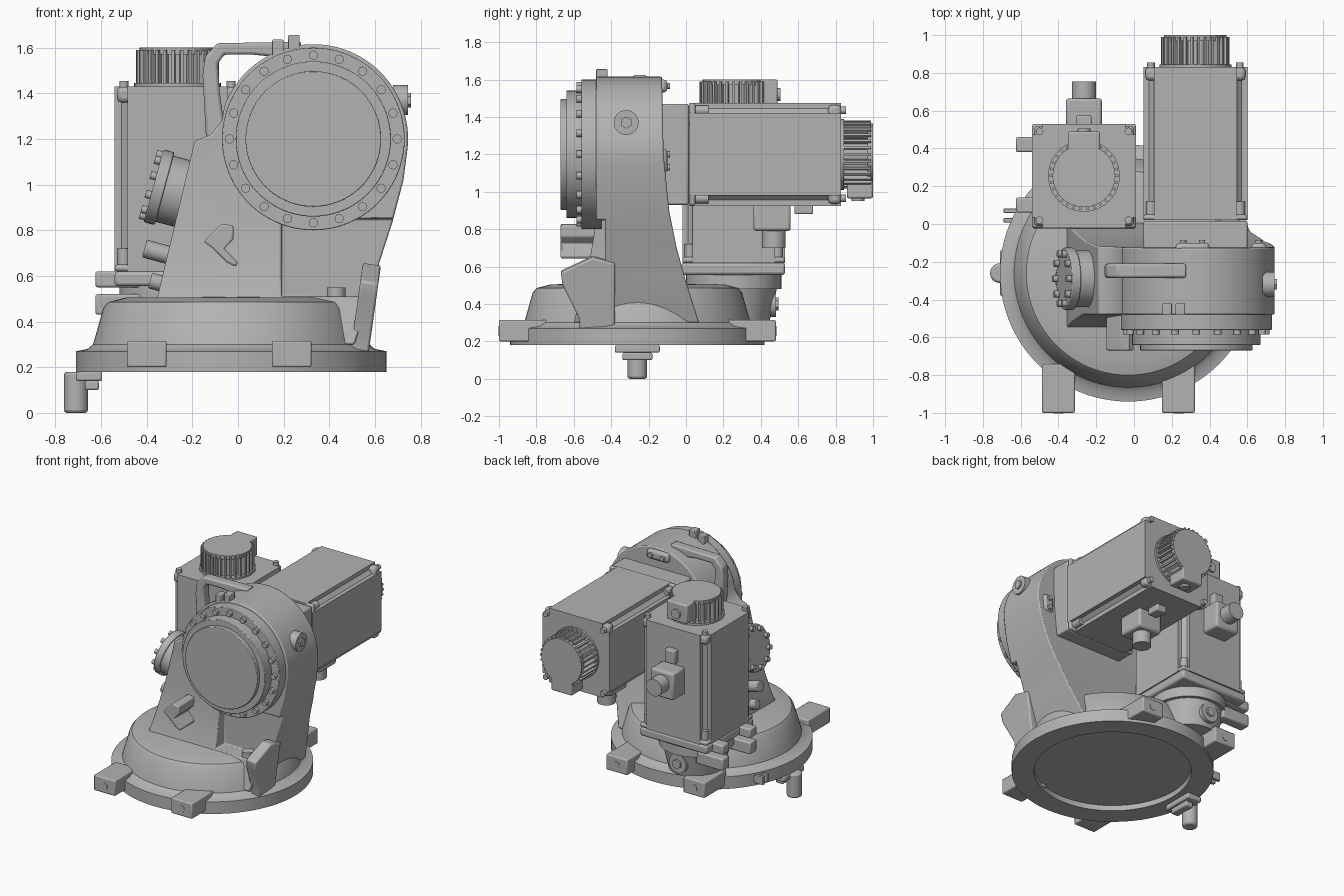
import bpy, bmesh
from math import sin, cos, pi, radians
from mathutils import Vector, Matrix

cube = bpy.data.objects.get("Cube")
if cube:
    bpy.data.objects.remove(cube)

grey = bpy.data.materials.new("cast_grey")
grey.use_nodes = True
grey.diffuse_color = (0.45, 0.45, 0.45, 1)
grey.node_tree.nodes["Principled BSDF"].inputs["Base Color"].default_value = grey.diffuse_color
parts = []


def finish(name, bm, bevel=0, matrix=None):
    bmesh.ops.recalc_face_normals(bm, faces=bm.faces)
    mesh = bpy.data.meshes.new(name)
    bm.to_mesh(mesh)
    bm.free()
    mesh.materials.append(grey)
    ob = bpy.data.objects.new(name, mesh)
    bpy.context.collection.objects.link(ob)
    if matrix:
        ob.matrix_world = matrix
    if bevel:
        mod = ob.modifiers.new("soft_edges", "BEVEL")
        mod.width, mod.segments, mod.limit_method = bevel, 2, "ANGLE"
    parts.append(ob)
    return ob


def box(name, x, y, z, bevel=0.008, matrix=None):
    bm = bmesh.new()
    lo, hi = Vector((x[0], y[0], z[0])), Vector((x[1], y[1], z[1]))
    bmesh.ops.create_cube(bm, size=1)
    for v in bm.verts:
        v.co = (lo + hi) / 2 + Vector(a * b for a, b in zip(v.co, hi - lo))
    return finish(name, bm, bevel, matrix)


def rod(name, a, b, r, r2=None, seg=48, matrix=None, bevel=0):
    a, b = Vector(a), Vector(b)
    d = b - a
    m = Matrix.Translation((a + b) / 2) @ d.to_track_quat("Z", "Y").to_matrix().to_4x4()
    bm = bmesh.new()
    bmesh.ops.create_cone(bm, cap_ends=True, segments=seg, radius1=r,
                          radius2=r if r2 is None else r2, depth=d.length, matrix=m)
    return finish(name, bm, bevel, matrix)


def prism(name, pts, axis, a, b, bevel=0, matrix=None):
    # Extrude a 2D outline along one axis
    place = {"x": lambda p: (a, *p), "y": lambda p: (p[0], a, p[1]), "z": lambda p: (*p, a)}[axis]
    step = {"x": (b - a, 0, 0), "y": (0, b - a, 0), "z": (0, 0, b - a)}[axis]
    bm = bmesh.new()
    face = bm.faces.new([bm.verts.new(place(p)) for p in pts])
    ext = bmesh.ops.extrude_face_region(bm, geom=[face])
    bmesh.ops.translate(bm, verts=[g for g in ext["geom"] if isinstance(g, bmesh.types.BMVert)], vec=step)
    return finish(name, bm, bevel, matrix)


def combine(target, tool, operation):
    # Boolean, baked into the target, with the tool removed afterwards
    mod = target.modifiers.new("shape", "BOOLEAN")
    mod.operation, mod.object, mod.solver = operation, tool, "EXACT"
    dg = bpy.context.evaluated_depsgraph_get()
    target.data = bpy.data.meshes.new_from_object(target.evaluated_get(dg))
    target.modifiers.clear()
    parts.remove(tool)
    bpy.data.objects.remove(tool)


def arc(cx, cz, r, start, end, n):
    return [(cx + r * cos(radians(start + (end - start) * i / n)),
             cz + r * sin(radians(start + (end - start) * i / n))) for i in range(n + 1)]


# Round base: flange, tapered wall, domed top, open recess below
bm = bmesh.new()
profile = [(0, .22), (.53, .22), (.53, .18), (.68, .18), (.68, .27), (.63, .28), (.605, .30),
           (.56, .46), (.54, .485), (.46, .505), (0, .51)]
vs = [bm.verts.new((r, 0, z)) for r, z in profile]
es = [bm.edges.new(e) for e in zip(vs, vs[1:])]
bmesh.ops.spin(bm, geom=vs + es, angle=2 * pi, steps=96, axis=(0, 0, 1), cent=(0, 0, 0), use_duplicate=False)
bmesh.ops.remove_doubles(bm, verts=bm.verts, dist=1e-4)
finish("base", bm, matrix=Matrix.Translation((-.03, -.26, 0)))

# Four mounting feet with hole rims
for x in (-.4, .235):
    for y, out in ((-1, -1), (.48, 1)):
        box("foot", (x - .087, x + .087), sorted((y, y - out * .26)), (.2, .315))
        rod("foot_hole_rim", (x, y, .255), (x, y + .003 * out, .255), .026, seg=24)

# Hanging dowel pin and its bracket
rod("dowel_pin", (-.71, -.26, 0), (-.71, -.26, .18), .052, bevel=.012)
box("pin_bracket", (-.71, -.595), (-.38, -.14), (.14, .18))
box("pin_bracket_block", (-.67, -.61), (-.34, -.18), (.1, .14))
for y in (.02, .07):
    box("flange_tab", (-.69, -.6), (y - .012, y + .012), (.2, .26), .003)

# Column: front outline intersected with side outline
front = [(-.37, .3), (-.355, .5), (-.19, 1.19), (-.12, 1.22), (-.07, 1.28)]
front += arc(.33, 1.2, .415, 160, -10, 48)
front += [(.725, 1.02), (.675, .83), (.62, .66), (.575, .5), (.51, .3)]
side = [(-.6, .3), (-.57, .42), (-.52, .6), (-.48, .85), (-.48, 1.7), (-.13, 1.7), (-.12, 1.2),
        (-.09, .9), (-.05, .7), (0, .52), (.07, .3)]
column = prism("column", front, "y", -1, 1)
combine(column, prism("column_side", side, "x", -1, 1), "INTERSECT")
combine(column, box("pocket_cutter", (.19, .8), (-.8, -.43), (.51, .85), 0), "DIFFERENCE")
edge = column.modifiers.new("soft_edges", "BEVEL")
edge.width, edge.segments, edge.limit_method, edge.angle_limit = .015, 2, "ANGLE", radians(40)

# Lifting handle, stop block, rib and pocket boss
prism("handle", [(-.14, 1.2), (-.155, 1.48), (-.145, 1.56), (-.09, 1.62), (.28, 1.625), (.25, 1.55),
                 (.06, 1.57), (-.06, 1.57), (-.088, 1.53), (-.08, 1.4), (-.05, 1.2)], "y", -.285, -.21, .012)
prism("stop_block", [(-.15, .75), (-.07, .83), (-.02, .82), (-.02, .76), (-.06, .72), (0, .66),
                     (-.01, .64), (-.05, .66), (-.11, .72)], "y", -.67, -.42, .008)
prism("rib", [(-.67, .65), (-.66, .58), (-.57, .4), (-.57, .28), (-.38, .28), (-.38, .7), (-.5, .73)],
      "x", .5, .58, .01, Matrix.Translation((.02, 0, .5)) @ Matrix.Rotation(radians(8), 4, "Y")
      @ Matrix.Translation((0, 0, -.5)))
rod("pocket_boss", (.43, -.5, .49), (.43, -.5, .55), .04)
for x, z in ((.175, 1.61), (.245, 1.63)):
    box("top_tab", (x - .025, x + .025), (-.48, -.42), (z - .06, z + .025), .005)
rod("side_boss", (.68, -.32, 1.37), (.745, -.32, 1.37), .066)
rod("side_plug", (.74, -.32, 1.37), (.757, -.32, 1.37), .032, seg=6)
box("top_plate", (.22, .4), (-.15, -.1), (1.53, 1.6), .02)
box("side_plate", (.62, .7), (-.15, -.1), (1.1, 1.23), .02)
for x, z in ((.26, 1.565), (.36, 1.565), (.66, 1.13), (.66, 1.2)):
    rod("plate_bolt", (x, -.11, z), (x, -.085, z), .017, seg=16)

# Stepped output flange with a ring of bolts
for name, r, y in (("output_ring", .4, -.56), ("output_step", .34, -.64), ("output_face", .297, -.67)):
    rod(name, (.33, -.45, 1.2), (.33, y, 1.2), r, seg=96, bevel=.004)
for i in range(20):
    x, z = .33 + .367 * cos(i * pi / 10), 1.2 + .367 * sin(i * pi / 10)
    rod("output_bolt", (x, -.55, z), (x, -.585, z), .02, seg=16)

# Tilted gear cap and plugs on the sloping side
out = Vector((-.965, 0, .26))
up = Vector((.26, 0, .965))
face = Vector((-.37, -.29, .995))
rod("gear_cap_neck", face - out * .25, face - out * .02, .15)
rod("gear_cap", face - out * .05, face, .165, bevel=.006)
for i in range(10):
    p = face + .138 * (up * cos(i * pi / 5) + Vector((0, sin(i * pi / 5), 0)))
    rod("gear_cap_bolt", p - out * .02, p + out * .025, .018, seg=16)
for c, r in (((-.41, -.29, .72), .04), ((-.385, -.29, .58), .035)):
    rod("drain_plug", Vector(c) - out * .14, c, r, seg=24, bevel=.006)


# Servo motor, built along local z with its connectors on local +y
def motor(m):
    h, n = .275, .055
    quarter = [(h, -h + n), (h, h - n), (h - .03, h - n), (h - n, h - .03)]
    outline = [Matrix.Rotation(i * pi / 2, 2) @ Vector(p) for i in range(4) for p in quarter]
    prism("motor_body", outline, "z", 0, .81, 0, m)
    box("motor_front_plate", (-h, h), (-h, h), (0, .03), .012, m)
    box("motor_back_plate", (-h + .01, h - .01), (-h + .01, h - .01), (.74, .81), .02, m)
    for sx in (-1, 1):
        for sy in (-1, 1):
            x, y = sx * .235, sy * .235
            rod("mount_bolt", (x, y, .02), (x, y, .1), .027, seg=20, matrix=m)
            rod("rear_bolt", (x, y, .8), (x, y, .835), .02, seg=16, matrix=m)
    teeth = []
    for i in range(30):
        for off, r in ((-.5, .15), (-.2, .15), (-.17, .182), (.17, .182), (.2, .15)):
            a = (i + off) * pi / 15
            teeth.append((r * cos(a), r * sin(a)))
    prism("fan_fins", teeth, "z", .79, .97, 0, m)
    rod("fan_cap", (0, 0, .95), (0, 0, .98), .166, matrix=m)
    rod("fan_seat", (0, 0, .79), (0, 0, .825), .19, matrix=m)
    box("fan_connector", (-.085, .085), (.05, .235), (.84, .98), .01, m)
    rod("fan_plug", (0, .23, .9), (0, .25, .9), .035, seg=24, matrix=m)
    box("power_connector", (-.095, .095), (.26, .41), (.34, .54), .015, m)
    rod("power_plug", (0, .4, .45), (0, .5, .45), .063, matrix=m)
    box("signal_connector", (-.04, .04), (.26, .32), (.56, .66), .008, m)


# Horizontal arm motor with adapter
motor(Matrix.Translation((.325, .02, 1.2)) @ Matrix.Rotation(-pi / 2, 4, "X"))
box("arm_motor_adapter", (.05, .6), (-.2, .015), (.93, 1.47), .01)

# Upright base motor with its mount and gear housing
cx, cy = -.265, .255
motor(Matrix.Translation((cx, cy, .62)))
box("base_motor_plate", (cx - .275, cx + .275), (cy - .28, cy + .275), (.555, .62), .015)
rod("base_gear_neck", (cx, cy, .48), (cx, cy, .56), .255)
rod("base_gear_housing", (cx, cy, .3), (cx, cy, .5), .19, .235)
box("base_gear_bridge", (cx - .17, cx + .17), (-.1, cy), (.28, .5), .02)
for y in (.1, .42):
    for z in ((.43, .52), (.55, .62)):
        box("mount_lug", (-.625, -.4), (y - .04, y + .04), z, .01)
rod("gear_housing_boss", (cx, .35, .4), (cx, .48, .4), .07)
rod("gear_housing_plug", (cx, .47, .4), (cx, .495, .4), .035, seg=6)

# Smooth the curved parts, keeping edges sharp
bpy.ops.object.select_all(action="DESELECT")
for ob in parts:
    ob.select_set(True)
bpy.context.view_layer.objects.active = column
bpy.ops.object.shade_smooth_by_angle(angle=radians(32))
